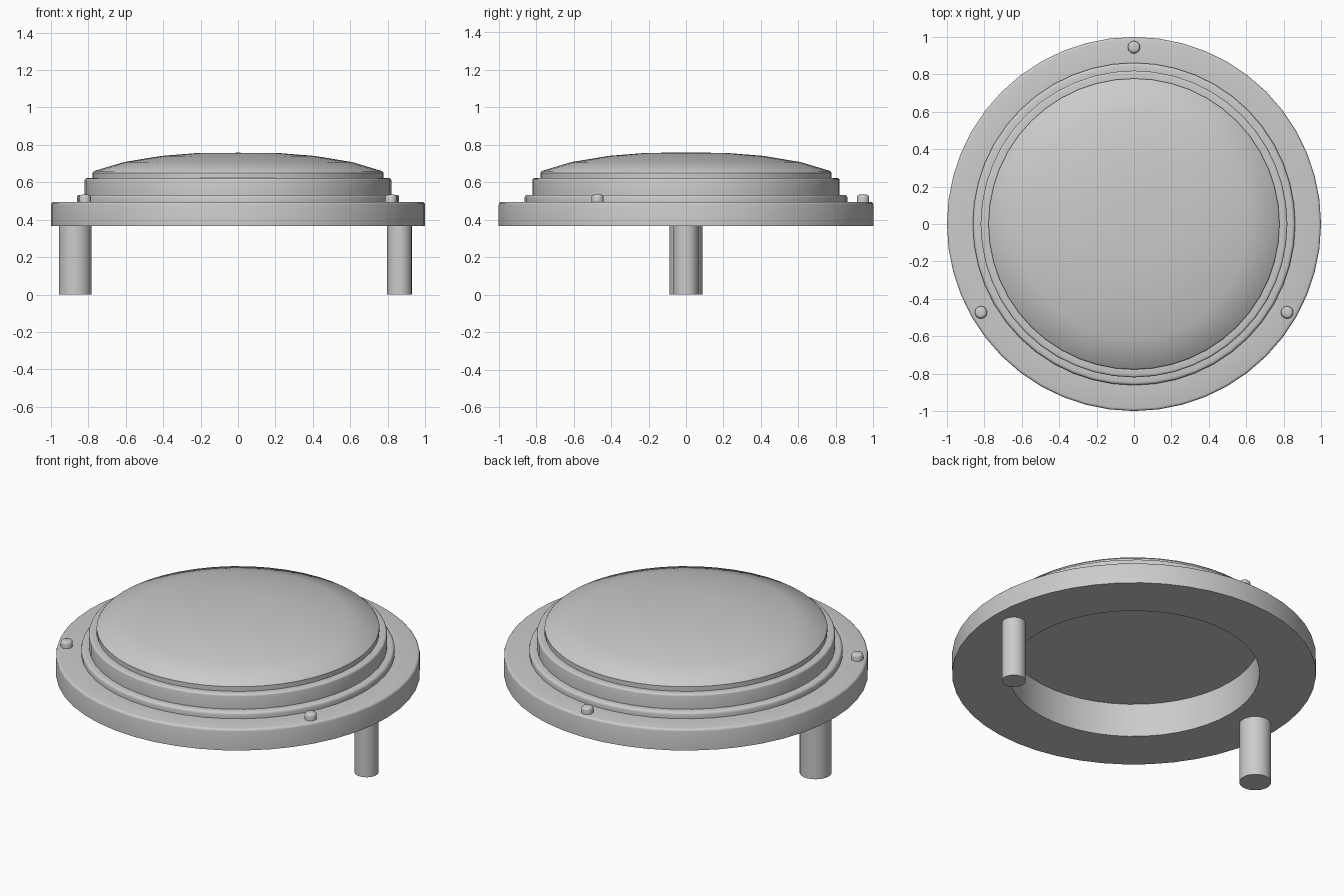
import bpy, bmesh, math

cube = bpy.data.objects.get("Cube")
if cube:
    bpy.data.objects.remove(cube, do_unlink=True)

grey = bpy.data.materials.new("plain grey")
grey.use_nodes = True
colour = (0.6, 0.6, 0.6, 1)
grey.diffuse_color = colour
grey.node_tree.nodes["Principled BSDF"].inputs["Base Color"].default_value = colour


def lathe(name, profile, sides=48, at=(0, 0), angle=35):
    """Turn (radius, height) points about a vertical axis; zero radius makes a pole."""
    bm = bmesh.new()
    rings = []
    for r, z in profile:
        count = sides if r > 0 else 1
        rings.append([bm.verts.new((r * math.cos(math.tau * i / sides),
                                    r * math.sin(math.tau * i / sides), z))
                      for i in range(count)])
    for a, b in zip(rings, rings[1:]):
        for i in range(sides):
            j = (i + 1) % sides
            corners = [a[i % len(a)], a[j % len(a)], b[j % len(b)], b[i % len(b)]]
            bm.faces.new(list(dict.fromkeys(corners)))
    bmesh.ops.recalc_face_normals(bm, faces=bm.faces)
    mesh = bpy.data.meshes.new(name)
    bm.to_mesh(mesh)
    bm.free()
    mesh.materials.append(grey)
    obj = bpy.data.objects.new(name, mesh)
    obj.location = (*at, 0)
    bpy.context.collection.objects.link(obj)
    bpy.ops.object.select_all(action="DESELECT")
    obj.select_set(True)
    bpy.context.view_layer.objects.active = obj
    bpy.ops.object.shade_smooth_by_angle(angle=math.radians(angle))
    return obj


def rounded(r, z, b):
    """Rounded outer rim ending at height z."""
    return [(r - b + b * math.cos(t), z - b + b * math.sin(t))
            for t in (0, math.pi / 6, math.pi / 3, math.pi / 2)]


# Stepped cover with a recess underneath and a shallow domed top
cover = [(0, 0.57), (0.69, 0.57), (0.69, 0.367), (1, 0.367)]
cover += rounded(1, 0.495, 0.014) + [(0.862, 0.495)]
cover += rounded(0.862, 0.533, 0.016) + [(0.82, 0.533)]
cover += rounded(0.82, 0.622, 0.012) + [(0.778, 0.622)]
cover += [(0.778, 0.65), (0.77, 0.66), (0.61, 0.708), (0.41, 0.741),
          (0.21, 0.757), (0, 0.758)]
lathe("stepped_cover", cover)

# Two pegs of different thickness
for name, x, r in (("right_peg", -0.87, 0.088), ("left_peg", 0.863, 0.066)):
    lathe(name, [(0, 0), (r, 0), (r, 0.4), (0, 0.4)], 32, (x, 0))

# Three small studs spaced evenly around the flange
for i, name in enumerate(("back_stud", "right_stud", "left_stud")):
    a = math.pi / 2 + i * math.tau / 3
    lathe(name, [(0, 0.48), (0.033, 0.48)] + rounded(0.033, 0.534, 0.016) + [(0, 0.534)],
          24, (0.945 * math.cos(a), 0.945 * math.sin(a)))
